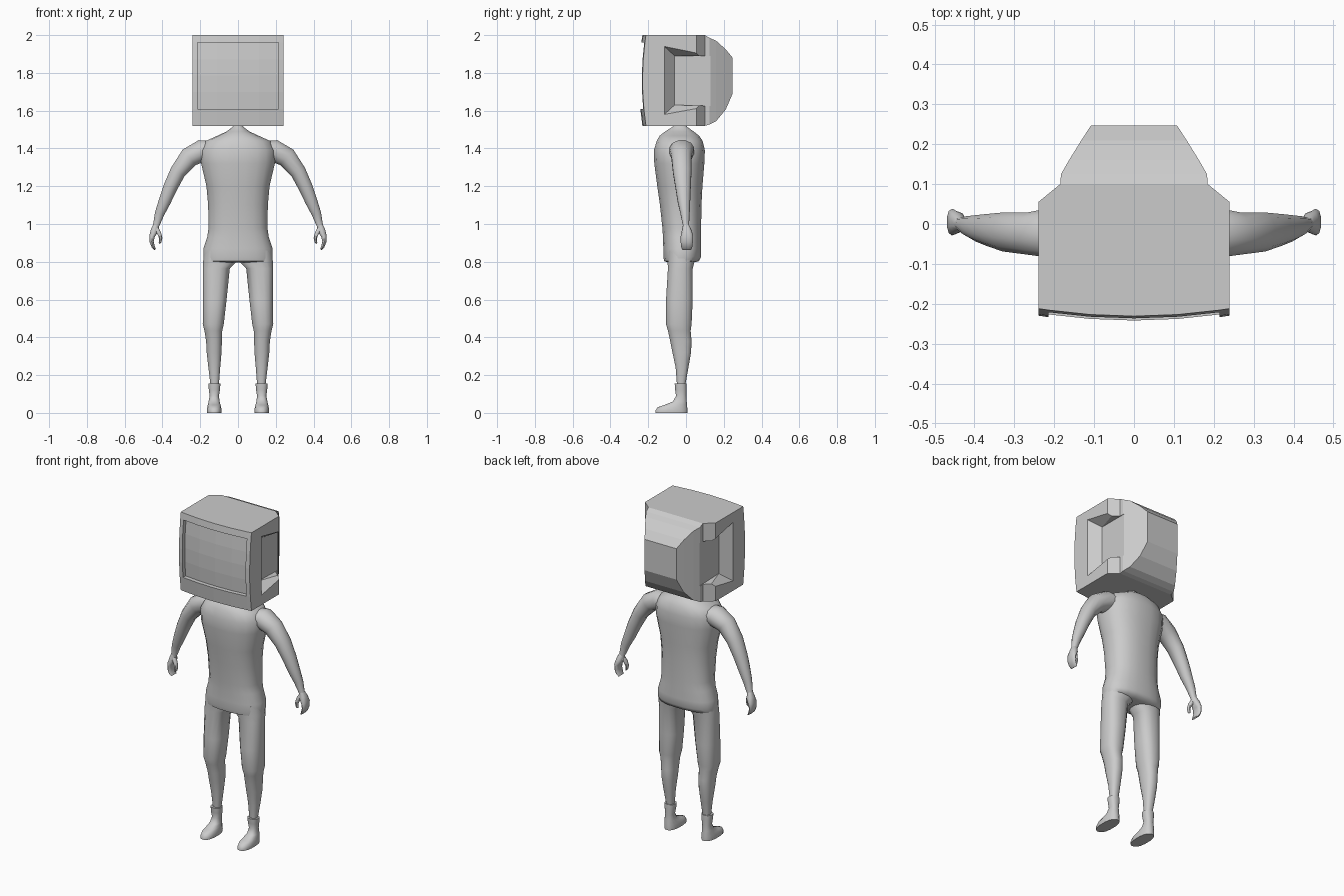
import bpy, bmesh, math
from mathutils import Vector

if "Cube" in bpy.data.objects:
    bpy.data.objects.remove(bpy.data.objects["Cube"])

grey = bpy.data.materials.new("light grey")
grey.diffuse_color = (0.6, 0.6, 0.6, 1)
grey.use_nodes = True
grey.node_tree.nodes["Principled BSDF"].inputs["Base Color"].default_value = grey.diffuse_color


def finish(name, bm, smooth=None, mirror=False):
    bmesh.ops.recalc_face_normals(bm, faces=bm.faces)
    me = bpy.data.meshes.new(name)
    bm.to_mesh(me)
    bm.free()
    me.materials.append(grey)
    ob = bpy.data.objects.new(name, me)
    bpy.context.collection.objects.link(ob)
    bpy.ops.object.select_all(action='DESELECT')
    bpy.context.view_layer.objects.active = ob
    ob.select_set(True)
    if smooth:
        bpy.ops.object.shade_smooth_by_angle(angle=math.radians(smooth))
    if mirror:
        m = ob.modifiers.new("mirror", 'MIRROR')
        m.use_mirror_merge = False
    return ob


def loft(name, rings, n=16, power=2.4, mirror=False, smooth=50):
    """Rings: (centre x, centre z, tilt, half width, y front, y back)."""
    bm = bmesh.new()
    loops = []
    for cx, cz, a, h, y0, y1 in rings:
        loop = []
        for i in range(n):
            t = 2 * math.pi * (i + 0.5) / n
            c, s = math.cos(t), math.sin(t)
            u = math.copysign(abs(c) ** (2 / power), c) * h * 1.01
            v = math.copysign(abs(s) ** (2 / power), s) * (y1 - y0) / 2 * 1.01
            loop.append(bm.verts.new((cx + u * math.cos(a), (y0 + y1) / 2 + v,
                                      cz + u * math.sin(a))))
        loops.append(loop)
    for a, b in zip(loops, loops[1:]):
        for i in range(n):
            j = (i + 1) % n
            bm.faces.new((a[i], a[j], b[j], b[i]))
    bm.faces.new(loops[0])
    bm.faces.new(loops[-1])
    return finish(name, bm, smooth, mirror)


def upright(rows):
    """(z, x min, x max, y min, y max) rows to horizontal rings."""
    return [((a + b) / 2, z, 0, (b - a) / 2, y0, y1) for z, a, b, y0, y1 in rows]


def along(rows):
    """(x, z, radius, y min, y max) rows to rings square to the path."""
    out = []
    for i, (x, z, r, y0, y1) in enumerate(rows):
        p, q = rows[max(i - 1, 0)], rows[min(i + 1, len(rows) - 1)]
        out.append((x, z, math.atan2(q[1] - p[1], q[0] - p[0]) + math.pi / 2, r, y0, y1))
    return out


# torso with neck and sloping shoulders
torso = [(1.54, .018, -.055, -.005), (1.515, .028, -.07, .005), (1.49, .06, -.11, .04),
         (1.467, .11, -.14, .07), (1.44, .17, -.155, .088), (1.39, .197, -.17, .1),
         (1.32, .195, -.168, .097), (1.2, .167, -.152, .087), (1.1, .158, -.138, .082),
         (.98, .156, -.125, .08), (.93, .163, -.122, .08), (.87, .183, -.12, .08),
         (.825, .184, -.12, .08), (.803, .182, -.115, .068), (.795, .17, -.09, .035)]
loft("torso", upright([(z, -h, h, a, b) for z, h, a, b in torso]), n=20)

# legs
loft("legs", upright([
    (.86, .004, .18, -.1, .05), (.8, .008, .185, -.098, .045), (.765, .043, .187, -.096, .036),
    (.6, .06, .186, -.106, .036), (.47, .075, .187, -.106, .03), (.435, .083, .178, -.096, .025),
    (.38, .085, .169, -.084, .03), (.32, .087, .166, -.072, .027), (.24, .094, .157, -.055, .013),
    (.15, .101, .146, -.048, -.003), (.13, .105, .145, -.046, -.005)]), mirror=True)

# boots, flat soled with the toe forward
loft("boots", upright([
    (.155, .093, .157, -.06, .002), (.125, .095, .155, -.058, .003), (.09, .101, .15, -.053, .002),
    (.06, .097, .156, -.07, .004), (.042, .092, .16, -.115, .006), (.03, .089, .163, -.15, .007),
    (.012, .086, .165, -.163, .008), (0, .087, .164, -.163, .008)]), mirror=True)

# arms
loft("arms", along([
    (.13, 1.395, .045, -.09, .04), (.19, 1.388, .06, -.088, .045), (.258, 1.353, .055, -.078, .03),
    (.319, 1.275, .043, -.07, .03), (.36, 1.19, .038, -.056, .026), (.388, 1.12, .033, -.045, .023),
    (.415, 1.055, .026, -.03, .02), (.434, .99, .017, -.016, .016), (.438, .965, .02, -.02, .02)]),
    n=12, power=2.1, mirror=True)

# hands: a curled finger slab and a thumb
loft("fingers", along([
    (.434, .995, .015, -.016, .016), (.442, .965, .021, -.022, .03), (.455, .935, .015, -.028, .038),
    (.457, .905, .011, -.028, .036), (.449, .88, .009, -.026, .033), (.438, .865, .005, -.02, .028)]),
    n=10, mirror=True)
loft("thumbs", along([
    (.434, .975, .015, -.018, .012), (.417, .95, .011, -.024, .004), (.409, .925, .009, -.026, -.002),
    (.412, .905, .007, -.024, -.004), (.417, .897, .004, -.02, -.008)]), n=8, mirror=True)

# box head: bulging front grid with a sunken screen
bm = bmesh.new()
xs = [-.24, -.215, -.11, 0, .11, .215, .24]
zs = [1.52, 1.61, 1.7, 1.785, 1.87, 1.96, 2.0]
grid = [[bm.verts.new((x, -.212 - .018 * (1 - ((z - 1.76) / .24) ** 2)
                       - .019 * (1 - (x / .24) ** 2), z)) for x in xs] for z in zs]
screen = []
for r in range(6):
    for c in range(6):
        f = bm.faces.new((grid[r][c], grid[r][c + 1], grid[r + 1][c + 1], grid[r + 1][c]))
        if 0 < r < 5 and 0 < c < 5:
            screen.append(f)
edge = [e for e in bm.edges if e.is_boundary]
bmesh.ops.inset_region(bm, faces=screen, thickness=.008, use_even_offset=True)
for v in {v for f in screen for v in f.verts}:
    v.co.y += .025

# casing drawn back to the narrower rear housing
size = (.24, 1.52, 2.0)
for y, hx, z0, z1 in [(.055, .24, 1.52, 2.0), (.1, .185, 1.52, 2.0), (.125, .183, 1.527, 1.985),
                      (.16, .163, 1.545, 1.97), (.21, .132, 1.605, 1.925), (.247, .108, 1.69, 1.88)]:
    out = bmesh.ops.extrude_edge_only(bm, edges=edge)["geom"]
    for v in (g for g in out if isinstance(g, bmesh.types.BMVert)):
        t = (v.co.z - size[1]) / (size[2] - size[1])
        v.co = Vector((v.co.x * hx / size[0], y, z0 + t * (z1 - z0)))
    edge = [g for g in out if isinstance(g, bmesh.types.BMEdge) and g.is_boundary]
    size = (hx, z0, z1)
bmesh.ops.contextual_create(bm, geom=edge)
head = finish("box_head", bm)

# tapered side pockets, open towards the back
bm = bmesh.new()
for s in (-1, 1):
    loops = []
    for x, y0, y1, z0, z1 in [(.181, -.06, .13, 1.63, 1.89), (.24, -.115, .13, 1.58, 1.94),
                              (.3, -.115, .13, 1.58, 1.94)]:
        loops.append([bm.verts.new((s * x, y, z)) for y, z in
                      ((y0, z0), (y1, 1.625), (y1, 1.89), (y0, z1))])
    for a, b in zip(loops, loops[1:]):
        for i in range(4):
            j = (i + 1) % 4
            f = (a[i], a[j], b[j], b[i])
            bmesh.ops.triangulate(bm, faces=[bm.faces.new(f)])
    bm.faces.new(loops[0])
    bm.faces.new(loops[-1])
cutter = finish("pocket_cutter", bm)
cutter.hide_render = True
cutter.hide_viewport = False
cut = head.modifiers.new("pockets", 'BOOLEAN')
cut.operation = 'DIFFERENCE'
cut.solver = 'EXACT'
cut.object = cutter
bpy.context.view_layer.objects.active = head
bpy.ops.object.modifier_apply(modifier=cut.name)
bpy.data.objects.remove(cutter)
